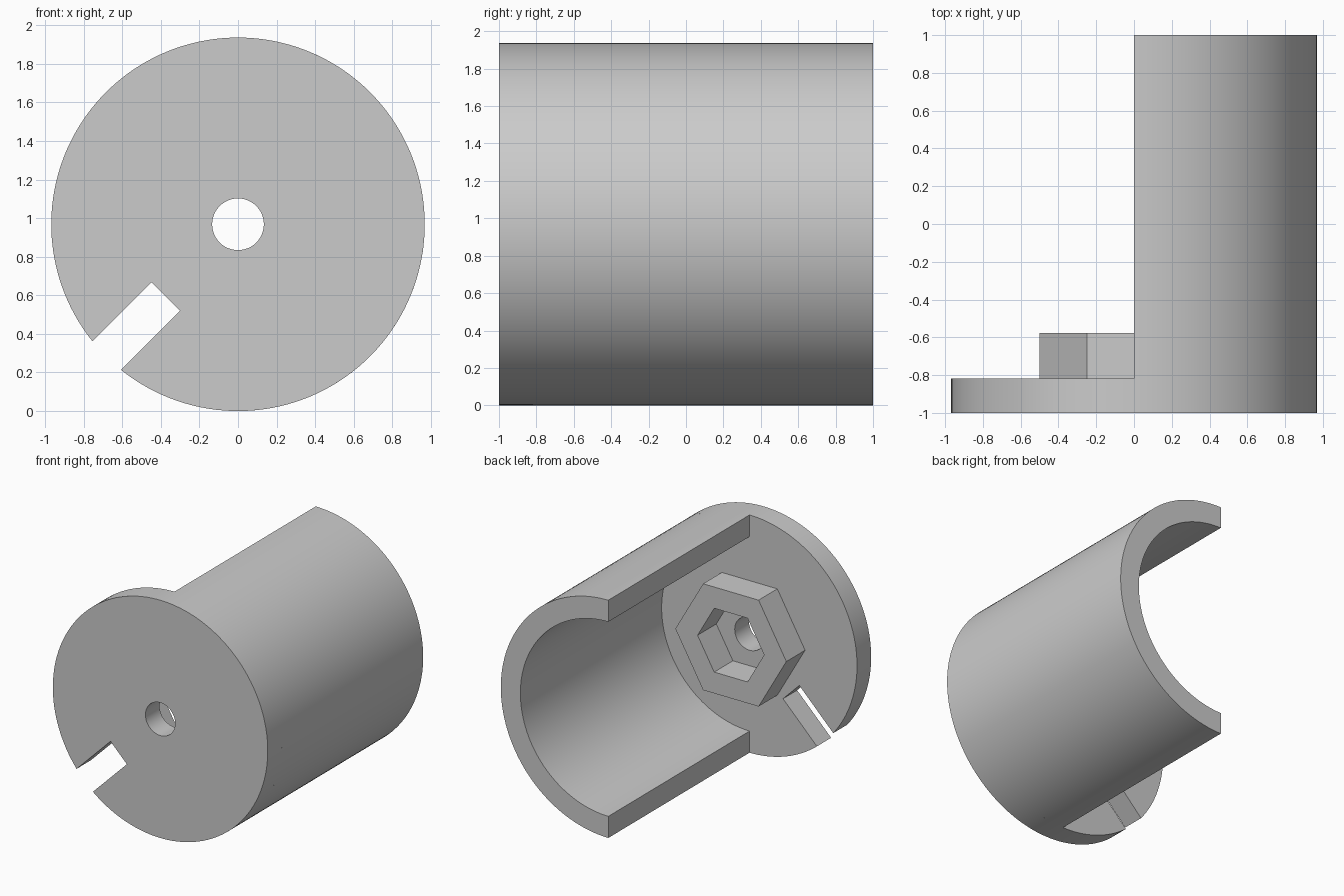
import bpy, bmesh
from math import sin, cos, pi, asin, sqrt
from mathutils import Vector

old = bpy.data.objects.get("Cube")
if old:
    bpy.data.objects.remove(old, do_unlink=True)

R = 0.968            # outer radius, also the height of the axis
WALL = 0.176
FRONT, PLATE_BACK, BOSS_BACK, BACK = -1.0, -0.818, -0.577, 1.0

grey = bpy.data.materials.new("plain grey")
grey.use_nodes = True
colour = (0.6, 0.6, 0.6, 1)
grey.diffuse_color = colour
grey.node_tree.nodes["Principled BSDF"].inputs["Base Color"].default_value = colour


def arc(radius, start, end, steps):
    """Points on an arc around the axis, both ends included."""
    return [(radius * cos(start + (end - start) * i / steps),
             radius * sin(start + (end - start) * i / steps)) for i in range(steps + 1)]


def ring(radius, sides):
    return arc(radius, 0, 2 * pi, sides)[:-1]


def extruded(name, loops, y0, y1):
    """Fill the outline (first loop) minus its holes and extrude it along y."""
    bm = bmesh.new()
    edges = []
    for loop in loops:
        vs = [bm.verts.new((x, y0, z + R)) for x, z in loop]
        edges += [bm.edges.new((a, b)) for a, b in zip(vs, vs[1:] + vs[:1])]
    bmesh.ops.triangle_fill(bm, edges=edges, use_beauty=True, normal=Vector((0, -1, 0)))
    grown = bmesh.ops.extrude_face_region(bm, geom=bm.faces[:], use_keep_orig=True)
    moved = [g for g in grown["geom"] if isinstance(g, bmesh.types.BMVert)]
    bmesh.ops.translate(bm, verts=moved, vec=(0, y1 - y0, 0))
    bmesh.ops.recalc_face_normals(bm, faces=bm.faces[:])
    mesh = bpy.data.meshes.new(name)
    bm.to_mesh(mesh)
    bm.free()
    mesh.materials.append(grey)
    obj = bpy.data.objects.new(name, mesh)
    bpy.context.collection.objects.link(obj)
    bpy.ops.object.select_all(action='DESELECT')
    obj.select_set(True)
    bpy.context.view_layer.objects.active = obj
    bpy.ops.object.shade_smooth_by_angle(angle=pi / 6)
    return obj


# End plate: disc with a radial slot at the lower -x side and a centre hole
half, depth, slot = 0.104, 0.53, 1.25 * pi
spread = asin(half / R)
radial = Vector((cos(slot), sin(slot)))
across = Vector((-sin(slot), cos(slot)))
inner = [radial * depth - across * half, radial * depth + across * half]
outline = arc(R, slot + spread - 2 * pi, slot - spread, 140) + [tuple(p) for p in inner]
extruded("end_plate", [outline, ring(0.134, 48)], FRONT, PLATE_BACK)

# Half-round shell wall on the +x side
shell = arc(R, -pi / 2, pi / 2, 72) + arc(R - WALL, pi / 2, -pi / 2, 72)
extruded("half_shell", [shell], PLATE_BACK, BACK)

# Hexagonal boss with a hexagonal nut pocket
extruded("hex_boss", [ring(0.5, 6), ring(0.3, 6)], PLATE_BACK, BOSS_BACK)
